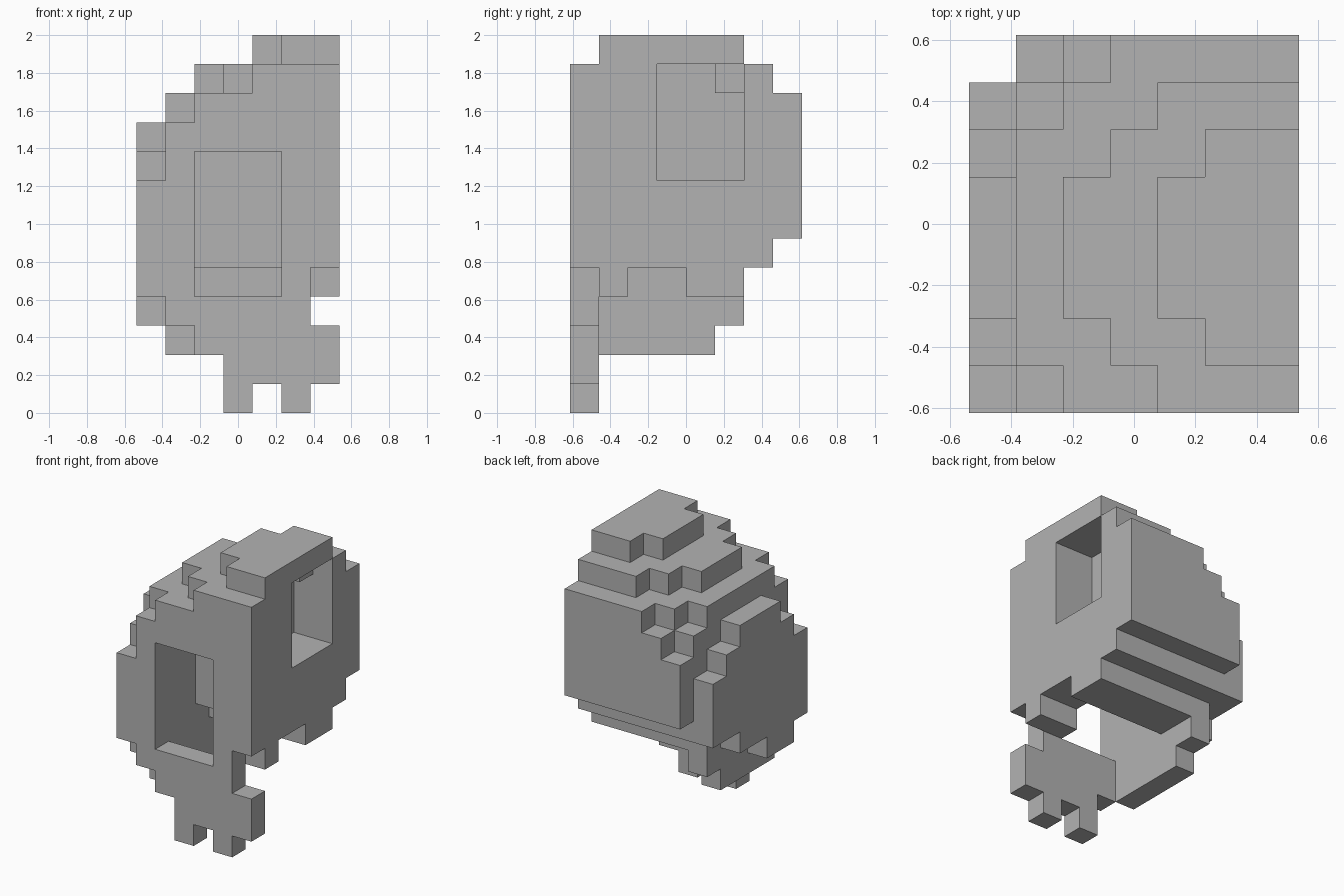
import bpy
import bmesh
from mathutils import Vector

cube = bpy.data.objects.get("Cube")
if cube:
    bpy.data.objects.remove(cube, do_unlink=True)

UNIT = 2 / 13                      # edge of one block
CENTRE = Vector((3.5, 4, 0))       # middle of the block grid

grey = bpy.data.materials.new("plain grey")
grey.use_nodes = True
colour = (0.45, 0.45, 0.45, 1)
grey.diffuse_color = colour
grey.node_tree.nodes["Principled BSDF"].inputs["Base Color"].default_value = colour


def box(xs, ys, zs):
    """Blocks in inclusive ranges across, back and up."""
    return {(x, y, z)
            for x in range(xs[0], xs[1] + 1)
            for y in range(ys[0], ys[1] + 1)
            for z in range(zs[0], zs[1] + 1)}


# Rounded dome, stepped towards the top, back and right
dome = box((1, 6), (0, 6), (5, 9)) | box((1, 6), (7, 7), (6, 8))
dome |= box((2, 6), (7, 7), (9, 9))
dome |= box((1, 1), (1, 5), (10, 10)) | box((2, 2), (0, 6), (10, 10))
dome |= box((3, 6), (0, 7), (10, 10))
dome |= box((2, 2), (2, 4), (11, 11)) | box((3, 3), (1, 5), (11, 11))
dome |= box((4, 6), (0, 6), (11, 11))
dome |= box((4, 4), (2, 4), (12, 12)) | box((5, 6), (1, 5), (12, 12))

# Front opening, and side opening with one corner left filled
dome -= box((2, 4), (0, 2), (5, 8))
dome -= box((5, 6), (3, 5), (8, 11)) - {(5, 5, 11)}

# Raised plate on the curved side
side_plate = box((0, 0), (0, 6), (5, 7)) | box((0, 0), (1, 5), (8, 8))
side_plate |= box((0, 0), (2, 4), (9, 9)) | box((0, 0), (0, 4), (4, 4))
side_plate |= box((0, 0), (1, 2), (3, 3))

# Wall hanging below the dome on the curved side
lower_wall = box((1, 1), (0, 5), (3, 4)) | box((1, 1), (1, 4), (2, 2))

# Blocks under the dome at the back and beside the front opening
rear_base = box((2, 6), (4, 5), (4, 4))
front_post = box((5, 6), (1, 1), (4, 4)) | {(5, 0, 4)}

# Thin front plate with two teeth
jaw_plate = box((2, 5), (0, 0), (3, 3)) | box((2, 6), (0, 0), (2, 2))
jaw_plate |= box((3, 6), (0, 0), (1, 1))
teeth = {(3, 0, 0), (5, 0, 0)}

parts = {"dome": dome, "side_plate": side_plate, "lower_wall": lower_wall,
         "rear_base": rear_base, "front_post": front_post,
         "jaw_plate": jaw_plate, "teeth": teeth}
filled = set().union(*parts.values())


def build(name, cells):
    """Skin the blocks of a part, skipping faces hidden by neighbours."""
    bm = bmesh.new()
    for cell in sorted(cells):
        middle = Vector(cell) + Vector((0.5, 0.5, 0.5)) - CENTRE
        for axis in range(3):
            for sign in (-1, 1):
                step = Vector((0, 0, 0))
                step[axis] = sign
                beside = tuple(int(c + s) for c, s in zip(cell, step))
                if beside in filled:
                    continue
                u, v = Vector((0, 0, 0)), Vector((0, 0, 0))
                u[(axis + 1) % 3] = 0.5
                v[(axis + 2) % 3] = 0.5 * sign
                face_mid = middle + step / 2
                ring = (-u - v, u - v, u + v, v - u)
                bm.faces.new([bm.verts.new((face_mid + r) * UNIT) for r in ring])
    bmesh.ops.remove_doubles(bm, verts=bm.verts, dist=0.001)
    mesh = bpy.data.meshes.new(name)
    bm.to_mesh(mesh)
    bm.free()
    mesh.materials.append(grey)
    bpy.context.collection.objects.link(bpy.data.objects.new(name, mesh))


for part_name, part_cells in parts.items():
    build(part_name, part_cells)
